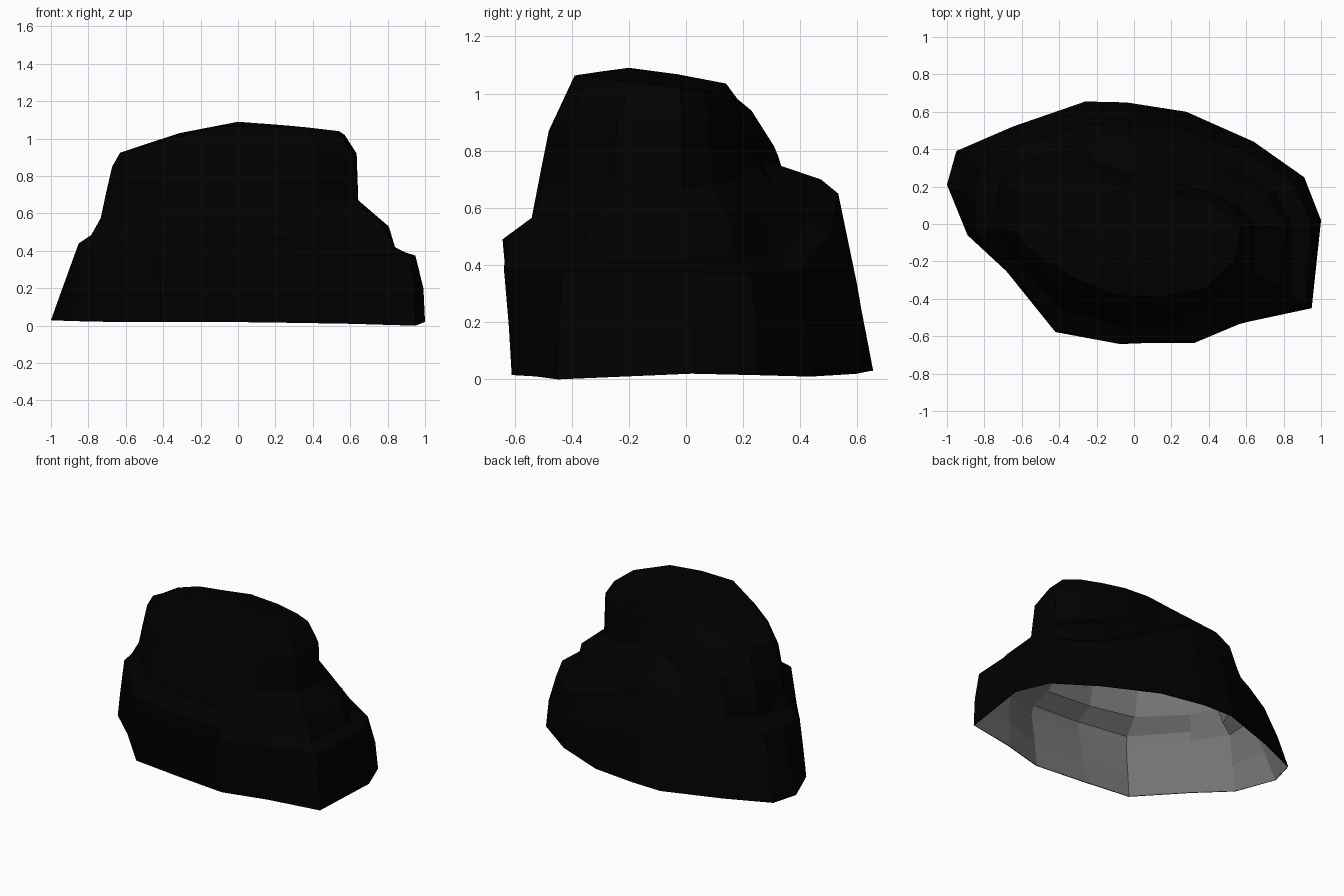
import bpy
from mathutils import Vector

if "Cube" in bpy.data.objects:
    bpy.data.objects.remove(bpy.data.objects["Cube"])

# Outline of the foot and of the plateau, counter-clockwise from the right side
FOOT = [(1, .02), (.91, .25), (.64, .44), (.28, .60), (-.04, .65), (-.26, .655),
        (-.65, .52), (-.95, .39), (-1, .21), (-.89, -.06), (-.68, -.25), (-.41, -.54),
        (-.08, -.58), (.30, -.61), (.60, -.525), (.95, -.45)]
PLATEAU = [(.57, -.02), (.50, .06), (.37, .13), (.2, .15), (0, .14), (-.2, .16),
           (-.43, .18), (-.56, .13), (-.62, .05), (-.63, -.04), (-.57, -.13), (-.34, -.28),
           (-.1, -.38), (.15, -.39), (.37, -.35), (.54, -.19)]

# Side profiles: (blend from foot to plateau, height), with a ledge on each side
RIGHT = [(0, .02), (.02, .2), (.12, .375), (.38, .41), (.45, .53), (.83, .67), (.85, .92), (1, 1.02)]
BACK_RIGHT = [(0, .01), (.06, .20), (.17, .37), (.40, .44), (.57, .58), (.87, .70), (.94, .91), (1, 1.0)]
BACK = [(0, .03), (.10, .33), (.23, .65), (.35, .70), (.76, .77), (.82, .85), (.92, .98), (1, 1.035)]
BACK_LEFT = [(0, .03), (.11, .27), (.26, .46), (.46, .52), (.50, .66), (.58, .78), (.80, .90), (1, .96)]
LEFT = [(0, .03), (.18, .22), (.39, .44), (.71, .51), (.74, .6), (.84, .72), (.95, .86), (1, .91)]
FRONT_LEFT = [(0, .02), (-.02, .2), (-.02, .40), (.10, .46), (.46, .55), (.58, .70), (.72, .84), (1, .94)]
FRONT = [(0, .02), (-.10, .18), (-.27, .4), (-.31, .49), (.2, .565), (.35, .72), (.5, .87), (1, 1.065)]
FRONT_RIGHT = [(0, .01), (.01, .19), (.02, .38), (.16, .43), (.40, .53), (.68, .67), (.76, .89), (1, 1.06)]
SIDES = [RIGHT, BACK_RIGHT, BACK, BACK_LEFT, LEFT, FRONT_LEFT, FRONT, FRONT_RIGHT]
N = len(FOOT)


def point(i, level):
    """Vertex of column i, mixing the two nearest side profiles."""
    s, f = divmod(i, 2)
    a = Vector(SIDES[s][level])
    b = Vector(SIDES[(s + 1) % len(SIDES)][level])
    t, z = a.lerp(b, f / 2)
    if level == 0 and i == 15:
        z = 0
    xy = Vector(FOOT[i]).lerp(Vector(PLATEAU[i]), t)
    return Vector((xy.x, xy.y, z))


def paint(name, value):
    m = bpy.data.materials.new(name)
    m.diffuse_color = (value, value, value, 1)
    m.use_nodes = True
    m.node_tree.nodes["Principled BSDF"].inputs["Base Color"].default_value = m.diffuse_color
    return m


# Stacked rings, then a gently crowned top
rings = [[point(i, k) for i in range(N)] for k in range(len(RIGHT))]
apex = Vector((0, -.20, 1.09))
crown = []
for p in rings[-1]:
    q = p.lerp(apex, .5)
    q.z = p.z + (1.085 - p.z) * .65
    crown.append(q)
rings.append(crown)

verts = [v for r in rings for v in r] + [apex]
faces = []
for k in range(len(rings) - 1):
    for i in range(N):
        j = (i + 1) % N
        faces.append((k * N + i, k * N + j, (k + 1) * N + j, (k + 1) * N + i))
last = (len(rings) - 1) * N
faces += [(last + i, last + (i + 1) % N, len(verts) - 1) for i in range(N)]

mesh = bpy.data.meshes.new("rock")
mesh.from_pydata(verts, [], faces)
rock = bpy.data.objects.new("rock", mesh)
bpy.context.collection.objects.link(rock)

# Black outside, grey hollow inside
mesh.materials.append(paint("black_stone", 0))
mesh.materials.append(paint("grey_inside", .17))
shell = rock.modifiers.new("shell", 'SOLIDIFY')
shell.thickness = .005
shell.offset = -1
shell.material_offset = 1
